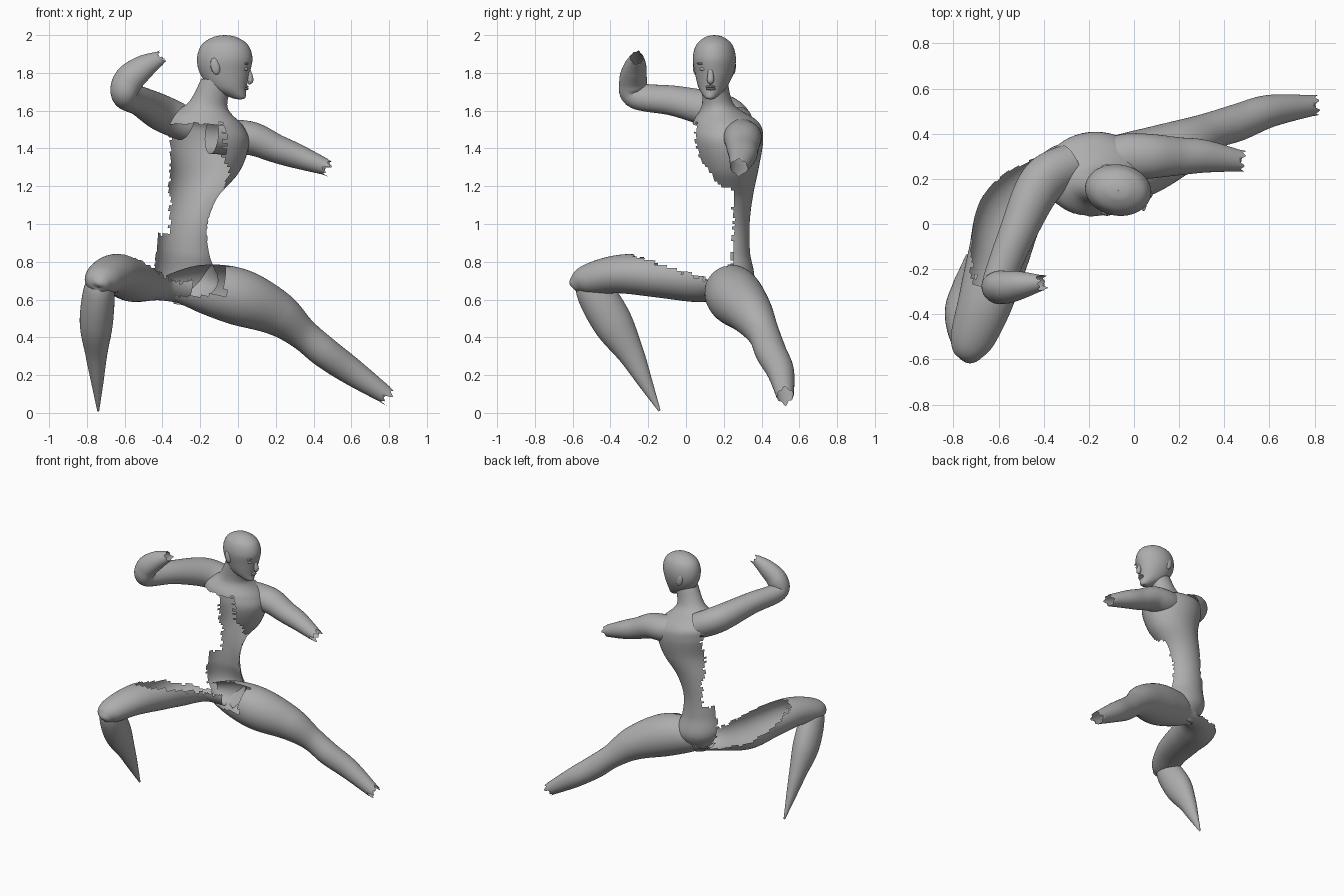
import bpy, bmesh, math, random
from mathutils import Vector, Matrix

random.seed(4)
if "Cube" in bpy.data.objects:
    bpy.data.objects.remove(bpy.data.objects["Cube"], do_unlink=True)

grey = bpy.data.materials.new("plain grey")
grey.use_nodes = True
shade = 0.42
grey.diffuse_color = (shade, shade, shade, 1)
grey.node_tree.nodes["Principled BSDF"].inputs["Base Color"].default_value = grey.diffuse_color

X, Y, Z = Vector((1, 0, 0)), Vector((0, 1, 0)), Vector((0, 0, 1))


def finish(name, bm):
    mesh = bpy.data.meshes.new(name)
    bm.to_mesh(mesh)
    bm.free()
    mesh.materials.append(grey)
    mesh.shade_smooth()
    bpy.context.collection.objects.link(bpy.data.objects.new(name, mesh))


def spline(rows, i, t):
    """Smooth in-between row of numbers, from its four neighbours."""
    last = len(rows) - 1
    before, start, end, after = (Vector(rows[max(0, min(last, i + k))]) for k in (-1, 0, 1, 2))
    leave, arrive = (end - before) / 2, (after - start) / 2
    ease = t * t * (3 - 2 * t)
    return start.lerp(end, ease) + t * (1 - t) * ((1 - t) * leave - t * arrive)


def loft(name, rows, side, axis=None, flat=1, missing=None, ragged=0, steps=10, segs=48):
    """Skin along rows of x, y, z and radius; flat scales the radius across the side direction.
    Faces for which missing(centre) holds are torn away, ragged roughens the last ring."""
    rings = [spline(rows, i, k / steps) for i in range(len(rows) - 1) for k in range(steps)]
    rings.append(Vector(rows[-1]))
    bm = bmesh.new()
    grid = []
    for i, ring in enumerate(rings):
        behind, ahead = rings[max(i - 1, 0)], rings[min(i + 1, len(rings) - 1)]
        along = (axis or (ahead - behind).to_3d()).normalized()
        across = along.cross(side).normalized()
        wide = across.cross(along) * ring.w
        deep = across * ring.w * flat
        loop = []
        for j in range(segs):
            angle = math.tau * j / segs
            point = ring.to_3d() + wide * math.cos(angle) + deep * math.sin(angle)
            if i == len(rings) - 1:
                point += along * ragged * (math.sin(3 * angle) + math.sin(7 * angle))
            loop.append(bm.verts.new(point))
        grid.append(loop)
    for low, high in zip(grid, grid[1:]):
        for j in range(segs):
            k = (j + 1) % segs
            bm.faces.new((low[j], low[k], high[k], high[j]))
    if missing:
        torn = []
        for face in bm.faces:
            wander = Vector([random.uniform(-1, 1) for _ in range(3)]) * 0.008
            if missing(face.calc_center_median() + wander):
                torn.append(face)
        bmesh.ops.delete(bm, geom=torn, context="FACES")
    finish(name, bm)


def ellipsoid(name, centre, size, turn=0):
    bm = bmesh.new()
    bmesh.ops.create_uvsphere(bm, u_segments=16, v_segments=10, radius=1)
    stretch = Matrix.Diagonal((*size, 1))
    bm.transform(Matrix.Translation(centre) @ Matrix.Rotation(turn, 4, "Y") @ stretch)
    finish(name, bm)


# Torso and neck: front and right side torn away, left breast and collar kept
def torso_missing(p):
    breast_gap = p.x < -.07 and p.y < .25
    waist_gap = p.y < min(.25, 1.14 - .8 * p.z)
    right_gap = p.x < -.36 and p.z > .95
    return p.z < 1.53 and (breast_gap or waist_gap or right_gap)


loft("torso_and_neck", [
    (-.28, .23, .57, .06),
    (-.27, .22, .7, .17),
    (-.29, .22, .85, .145),
    (-.29, .23, 1, .13),
    (-.25, .24, 1.15, .14),
    (-.18, .23, 1.3, .19),
    (-.17, .22, 1.45, .23),
    (-.18, .21, 1.54, .21),
    (-.16, .17, 1.63, .105),
    (-.11, .15, 1.76, .085),
], X, axis=X / 9 + Z, flat=.82, missing=torso_missing)

# Head, turned to its left
loft("head", [
    (.01, .13, 1.66, .01),
    (0, .13, 1.67, .04),
    (-.05, .14, 1.72, .094),
    (-.07, .15, 1.8, .133),
    (-.07, .15, 1.88, .147),
    (-.07, .15, 1.95, .122),
    (-.07, .15, 1.99, .06),
    (-.07, .15, 2, .002),
], X - Y / 7, axis=Z, flat=.77)

# Face, its features placed from the middle of the face
loft("nose", [
    (.05, .13, 1.84, .009),
    (.065, .13, 1.77, .018),
    (.06, .13, 1.75, .014),
    (.05, .13, 1.745, .002),
], Y, flat=.9)
face_y = 0.13
for label, z in (("upper_lip", 1.727), ("lower_lip", 1.715)):
    ellipsoid(label, (.044, face_y, z), (.013, .026, .007))
ellipsoid("chin", (.015, face_y, 1.685), (.026, .03, .02))
for label, sign in (("right", -1), ("left", 1)):
    y = face_y + sign * 0.04
    ellipsoid(label + "_eye", (.04, y, 1.82), (.014, .018, .009))
    ellipsoid(label + "_brow", (.042, y, 1.85), (.014, .032, .007))
    ellipsoid(label + "_ear", (-.12, .15 + sign * .1, 1.835), (.025, .014, .045), turn=-.2)

# Arms, torn off before the hands
loft("left_arm", [
    (-.14, .26, 1.47, .11),
    (-.03, .295, 1.46, .105),
    (.08, .3, 1.45, .098),
    (.2, .3, 1.4, .084),
    (.31, .3, 1.36, .073),
    (.47, .28, 1.3, .047),
], Y, flat=.9, ragged=.012)
loft("right_arm", [
    (-.28, .26, 1.53, .1),
    (-.41, .18, 1.59, .105),
    (-.52, -.05, 1.65, .085),
    (-.6, -.26, 1.68, .075),
    (-.58, -.28, 1.76, .08),
    (-.5, -.27, 1.83, .066),
    (-.41, -.26, 1.88, .037),
], Vector((-3, 2, 3)), flat=.9, ragged=.01)

# Left leg stretched out behind, its hip open at the front
loft("left_leg", [
    (-.38, .23, .67, .06),
    (-.2, .23, .66, .125),
    (0, .26, .615, .15),
    (.2, .34, .53, .12),
    (.34, .41, .42, .085),
    (.46, .45, .32, .082),
    (.6, .5, .22, .072),
    (.79, .525, .09, .046),
], Y, ragged=.014, missing=lambda p: p.x < -.06 and p.y < .22 and p.z > .62)

# Right leg bent forward, the top of its thigh missing
loft("right_thigh", [
    (-.26, .24, .67, .1),
    (-.41, .2, .69, .11),
    (-.54, .06, .71, .145),
    (-.6, -.14, .725, .135),
    (-.66, -.35, .735, .12),
    (-.72, -.52, .705, .095),
    (-.735, -.59, .68, .05),
    (-.74, -.605, .67, .004),
], X, flat=.85, missing=lambda p: p.y > -.3 and p.z > .74 - p.y / 3)
loft("right_calf", [
    (-.73, -.5, .74, .04),
    (-.735, -.49, .66, .08),
    (-.75, -.39, .48, .088),
    (-.75, -.29, .31, .058),
    (-.745, -.22, .17, .034),
    (-.74, -.14, .01, .005),
], X, flat=1.2)
